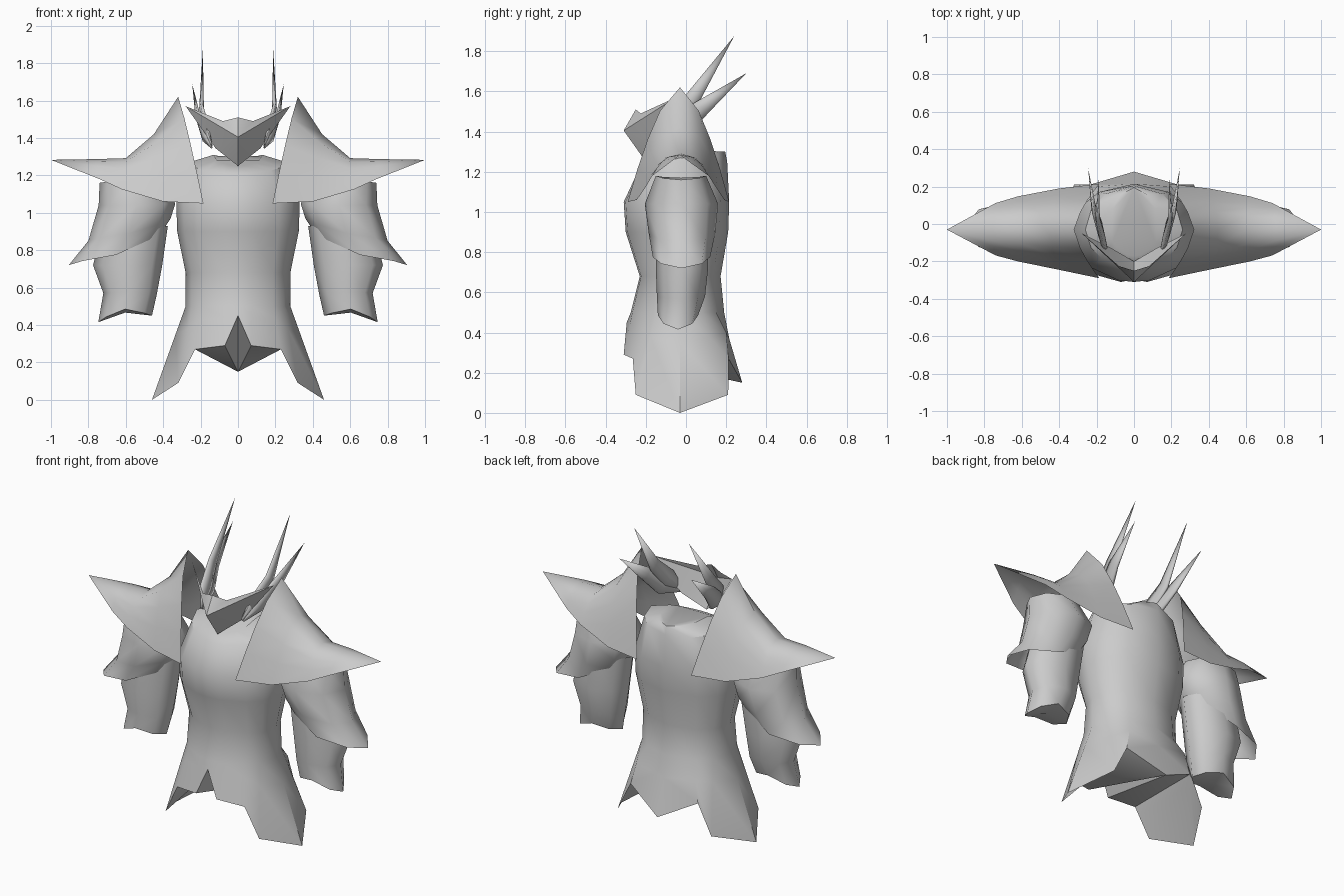
import bpy, bmesh, math
from mathutils import Vector

if "Cube" in bpy.data.objects:
    bpy.data.objects.remove(bpy.data.objects["Cube"])

grey = bpy.data.materials.new("plain_grey")
grey.diffuse_color = (0.6, 0.6, 0.6, 1)
grey.use_nodes = True
grey.node_tree.nodes["Principled BSDF"].inputs["Base Color"].default_value = grey.diffuse_color


def finish(name, bm, mirror=False, angle=50):
    bmesh.ops.remove_doubles(bm, verts=bm.verts, dist=0.0005)
    bmesh.ops.recalc_face_normals(bm, faces=bm.faces)
    me = bpy.data.meshes.new(name)
    bm.to_mesh(me)
    bm.free()
    me.materials.append(grey)
    ob = bpy.data.objects.new(name, me)
    bpy.context.collection.objects.link(ob)
    bpy.ops.object.select_all(action='DESELECT')
    ob.select_set(True)
    bpy.context.view_layer.objects.active = ob
    bpy.ops.object.shade_smooth_by_angle(angle=math.radians(angle))
    if mirror:
        m = ob.modifiers.new("mirror", 'MIRROR')
        m.use_mirror_merge = False
    return ob


def loft(bm, rings, closed=True):
    rows = [[bm.verts.new(p) for p in r] for r in rings]
    n = len(rows[0])
    for a, b in zip(rows, rows[1:]):
        for i in range(n if closed else n - 1):
            j = (i + 1) % n
            bm.faces.new((a[i], a[j], b[j], b[i]))
    return rows


# Torso: body rings, then a jagged hem with side lobes
hem = [(0, -.295, .45), (.07, -.31, .29), (.23, -.265, .27), (.32, -.25, .09),
       (.46, -.03, 0), (.32, .21, .09), (.23, .212, .27), (0, .28, .15)]
angles = [0, 15, 42, 62, 90, 120, 145, 180]


def both_sides(half):
    return half + [(-x, y, z) for x, y, z in half[-2:0:-1]]


def body_half(zf, zs, zb, rx, yf, yb):
    half = []
    for d in angles:
        c, s = math.cos(math.radians(d)), math.sin(math.radians(d))
        y = -.03 + c * ((yf + .03) if c > 0 else -(yb + .03))
        half.append((rx * s, y, zs + abs(c) * ((zf if c > 0 else zb) - zs)))
    return half


waist = body_half(.5, .5, .5, .28, -.275, .19)
hips = [tuple(Vector(a).lerp(Vector(b), .3)) for a, b in zip(waist, hem)]
hips[6:] = [(.2, .2, .4), (0, .215, .37)]
bm = bmesh.new()
rows = loft(bm, [both_sides(h) for h in (
    body_half(1.25, 1.31, 1.3, .13, -.17, .195), body_half(1.21, 1.27, 1.25, .26, -.235, .205),
    body_half(1.05, 1.05, 1.05, .33, -.31, .215), body_half(.9, .9, .9, .325, -.3, .21),
    body_half(.68, .68, .68, .28, -.23, .172), waist, hips, hem)])
bm.faces.new(rows[0])
base, back = rows[-1], rows[-2][7]
for i in (6, 8):                     # crease the tail flap
    bmesh.ops.connect_verts(bm, verts=[back, base[i]])
for a, b, c in [(7, 0, 1), (7, 1, 2), (7, 2, 6), (6, 2, 3), (6, 3, 4), (6, 4, 5)]:
    bm.faces.new((base[a], base[b], base[c]))         # underside
    bm.faces.new([base[(14 - k) % 14] for k in (a, c, b)])
finish("torso", bm, angle=42)


# Shoulder guards: arches shrinking to an outward spike
def arch(xt, zt, xb, zb, yf, yb, py=.6, pz=1.5):
    pts = []
    for k in range(-4, 5):
        u = abs(k) / 4
        y = -.03 + ((yf if k < 0 else yb) + .03) * u ** py
        pts.append((xt + (xb - xt) * u, y, zt + (zb - zt) * u ** pz))
    return pts


bm = bmesh.new()
loft(bm, [arch(.32, 1.62, .185, 1.05, -.29, .215, .7, 1.15),
          arch(.45, 1.42, .40, 1.06, -.245, .19),
          arch(.60, 1.292, .62, 1.125, -.2, .148),
          arch(.76, 1.287, .74, 1.18, -.168, .112),
          [(1, -.03, 1.283)] * 9], closed=False)
finish("shoulder_guard", bm, True, 180)


# Sleeves: oval rings whose height differs at the inner, middle and outer side
def oval(xi, xo, yf, yb, zi, zm, zo, n=8):
    pts = []
    for i in range(n):
        a = 2 * math.pi * i / n
        c, s = math.cos(a), math.sin(a)
        y = (yf + yb) / 2 + (yb - yf) / 2 * s
        z = zm + ((zo if c > 0 else zi) - zm) * abs(c) ** 1.5
        pts.append(((xi + xo) / 2 + (xo - xi) / 2 * c, y, z))
    return pts


def sleeve(name, rings, cap):
    bm = bmesh.new()
    rows = loft(bm, [oval(*r) for r in rings])
    if cap:
        c = bm.verts.new(sum((v.co for v in rows[-1]), Vector((0, 0, 0))) / len(rows[-1]))
        c.co.z += .01
        for i, v in enumerate(rows[-1]):
            bm.faces.new((v, rows[-1][i - 1], c))
    finish(name, bm, True, 60)


sleeve("upper_arm_guard", [(.40, .74, -.15, .10, 1.17, 1.18, 1.16),
                           (.335, .745, -.205, .16, 1.05, 1.04, 1.04),
                           (.36, .80, -.185, .145, .97, .89, .85),
                           (.40, .905, -.165, .12, .91, .775, .72)], False)
sleeve("forearm_guard", [(.375, .72, -.14, .11, .93, .93, .93),
                         (.405, .775, -.15, .11, .72, .72, .72),
                         (.435, .72, -.145, .095, .56, .58, .57),
                         (.46, .747, -.14, .06, .45, .485, .415)], True)

# Chin guard: pointed collar with a swept lip
bm = bmesh.new()
lip, brow, chin = (0, -.31, 1.405), (0, -.25, 1.51), (0, -.2, 1.25)
dip, corner, jaw = (.08, -.225, 1.49), (.28, -.05, 1.57), (.12, -.13, 1.345)
for f in [(lip, corner, dip), (lip, dip, brow), (lip, chin, jaw), (lip, jaw, corner)]:
    bm.faces.new([bm.verts.new(p) for p in f])
finish("chin_guard", bm, True, 20)


# Horns: flattened spikes sweeping back
def horn(name, path):
    bm = bmesh.new()
    rings = []
    for x, y, z, w in path:
        rings.append([(x + .28 * w * math.cos(a), y + .75 * w * math.sin(a), z - .66 * w * math.sin(a))
                      for a in (i * math.pi / 3 for i in range(6))])
    loft(bm, rings)
    finish(name, bm, True, 180)


horn("long_horn", [(.14, -.16, 1.36, .012), (.17, -.07, 1.45, .06),
                   (.195, .03, 1.56, .045), (.188, .24, 1.875, 0)])
horn("short_horn", [(.14, -.15, 1.35, .012), (.18, -.03, 1.42, .065),
                    (.215, .08, 1.52, .048), (.245, .3, 1.69, 0)])
